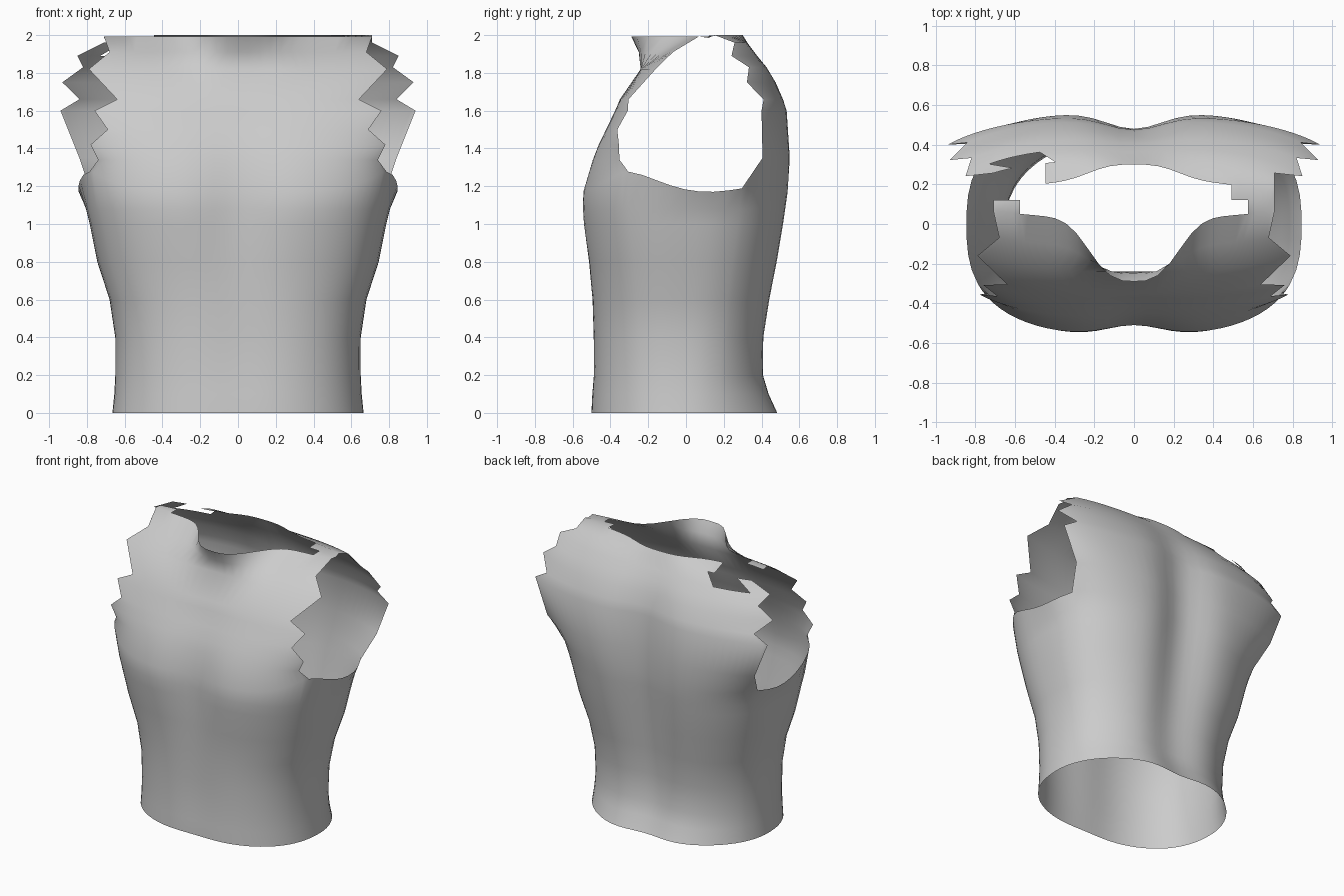
import bpy, bmesh, math

cube = bpy.data.objects.get("Cube")
if cube:
    bpy.data.objects.remove(cube)

PANEL, SIDE = 32, 8            # faces across the chest or back, and under each arm
EDGE = 0.93                    # where the panels meet the sides, as part of half width
ARMPIT = 1.17

# Waist rings: height, half width, front y, front groove, back y, back groove
RINGS = [(0.0, .665, -.515, .015, .53, -.06), (.1, .655, -.51, .015, .48, -.06),
         (.2, .65, -.505, .02, .447, -.06), (.4, .65, -.505, .02, .447, -.065),
         (.6, .68, -.51, .02, .475, -.07), (.8, .745, -.53, .03, .51, -.08),
         (1.0, .785, -.56, .05, .54, -.085), (1.08, .805, -.565, .055, .55, -.085),
         (ARMPIT, .845, -.56, .05, .56, -.085)]

# Panel rows: height, section half width, y, middle offset, torn edge x
CHEST = [(1.34, .87, -.505, .03, .74), (1.42, .97, -.47, .02, .78),
         (1.5, .98, -.43, .015, .69), (1.6, 1.03, -.38, .01, .76),
         (1.66, 1.0, -.35, 0, .64), (1.82, 1.04, -.24, 0, .79),
         (1.91, 1.1, -.11, -.14, .68), (1.993, 1.2, .03, -.32, .71)]
BACK = [(1.35, 1.02, .565, -.085, .84), (1.6, 1.16, .545, -.07, .94),
        (1.66, 1.1, .525, -.06, .84), (1.75, 1.08, .485, -.05, .93),
        (1.83, 1.05, .435, -.03, .82), (1.89, .97, .385, -.02, .85),
        (1.96, 1.0, .325, 0, .71), (2.0, 1.0, .22, .08, .71)]


def power_at(z, y):
    """Squareness of the section: rounder at the waist and behind."""
    rise = min(z / ARMPIT, 1)
    return 2.35 + .45 * rise if y < 0 else 2 + .7 * rise


def round_off(part, p):
    return max(0, 1 - abs(part) ** p) ** (1 / p)


def panel_row(z, half, y, dent, edge):
    """Points from right to left across a chest or back panel."""
    mid = max(0, y + .4) if y < .1 else min(0, y - .4)
    # the neck opening is wider than the grooves
    wide, steep = (.26, 3) if dent < -.1 or dent > .06 else (.2, 2)
    points = []
    for i in range(PANEL + 1):
        t = 2 * i / PANEL - 1
        x = edge * math.sin(1.3 * t) / math.sin(1.3)
        py = mid + (y - mid) * round_off(x / half, power_at(z, y))
        py += dent * math.exp(-abs(x / wide) ** steep)
        points.append((x, py, z))
    return points


def side_row(z, half, front, back, sign):
    """Points between the panels under one arm, front to back."""
    first, last = (y * round_off(EDGE, power_at(z, y)) for y in (front, back))
    points = []
    for i in range(1, SIDE):
        y = first + (last - first) * i / SIDE
        x = sign * half * round_off(y / (front if y < 0 else back), power_at(z, y))
        points.append((x, y, z))
    return points


def armhole_rise(x, y, half):
    """Lift of the armhole's lower edge, strongest at the front corner."""
    return .85 * (min(max(y, -.33), .34) - .12) ** 2 * abs(x / half) ** 5


bm = bmesh.new()


def add_row(points):
    return [bm.verts.new(p) for p in points]


def bridge(lower, upper, keep=lambda x: True):
    """Join two rows, leaving out faces that the rule rejects."""
    for a, b, c, d in zip(lower, lower[1:], upper[1:], upper):
        if keep((a.co.x + b.co.x + c.co.x + d.co.x) / 4):
            bm.faces.new((a, b, c, d))


# Closed lower torso
previous = None
for z, half, front, dent, back, spine in RINGS:
    chest = panel_row(z, half, front, dent, EDGE * half)
    rear = panel_row(z, half, back, spine, EDGE * half)
    left = side_row(z, half, front, back, 1)
    right = side_row(z, half, front, back, -1)
    ring = chest + left + rear[::-1] + right[::-1]
    if z == ARMPIT:
        ring = [(x, y, z + armhole_rise(x, y, half)) for x, y, z in ring]
    ring = add_row(ring)
    if previous:
        bridge(previous + previous[:1], ring + ring[:1])
    previous = ring

# Chest panel with torn sides and raised collar
row = previous[:PANEL + 1]
for spec in CHEST:
    new = add_row(panel_row(*spec))
    bridge(row, new)
    row = new
chest_top = row

# Back panel, torn away at the right shoulder except for one scrap
start = PANEL + SIDE
row = previous[start:start + PANEL + 1][::-1]
for spec in BACK:
    new = add_row(panel_row(*spec))
    torn, scrap = spec[0] > 1.9, spec[0] < 2
    bridge(row, new, lambda x: not torn or x > -.45 or scrap and x < -.66)
    row = new
back_top = row

# Shoulder straps: whole on the left, broken off on the right
middle = add_row([(v.co.x, .12, 2.0 - .015 * (v.co.x / .71) ** 4) for v in chest_top])
bridge(chest_top, middle, lambda x: abs(x) > .59)
bridge(middle, back_top, lambda x: x > .5)

bmesh.ops.delete(bm, geom=[v for v in bm.verts if not v.link_faces], context='VERTS')
bmesh.ops.recalc_face_normals(bm, faces=bm.faces)
mesh = bpy.data.meshes.new("torso_shell")
bm.to_mesh(mesh)
bm.free()
torso = bpy.data.objects.new("torso_shell", mesh)
bpy.context.collection.objects.link(torso)

# Plain grey surface
grey = bpy.data.materials.new("light_grey")
grey.use_nodes = True
colour = (.6, .6, .6, 1)
grey.diffuse_color = colour
grey.node_tree.nodes["Principled BSDF"].inputs["Base Color"].default_value = colour
mesh.materials.append(grey)

bpy.ops.object.select_all(action='DESELECT')
torso.select_set(True)
bpy.context.view_layer.objects.active = torso
bpy.ops.object.shade_smooth_by_angle(angle=math.radians(60))
